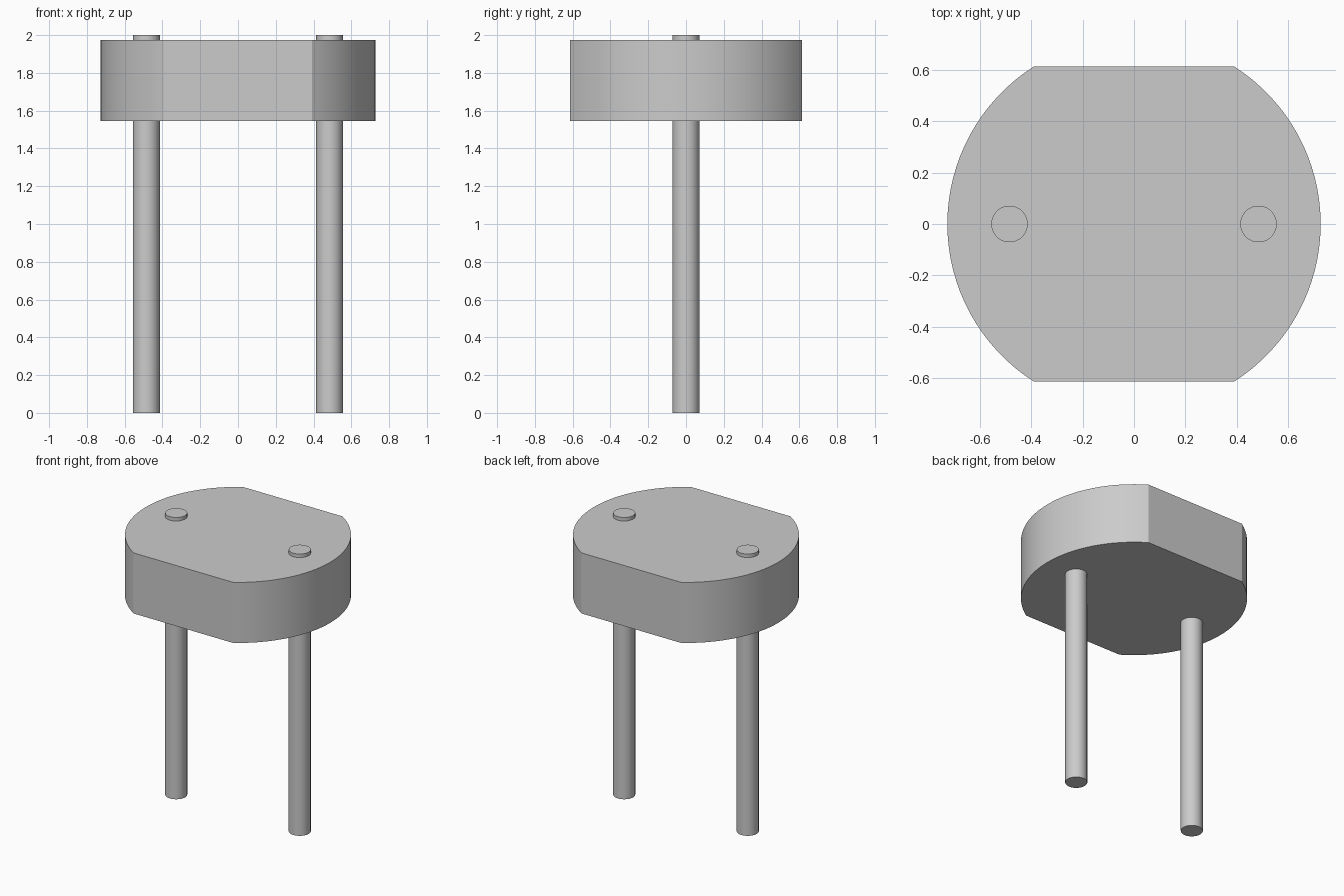
import bpy
import math

cube = bpy.data.objects.get("Cube")
if cube:
    bpy.data.objects.remove(cube, do_unlink=True)

GREY = (0.6, 0.6, 0.6, 1.0)
RADIUS, FLAT = 0.727, 0.613      # body arc radius, half depth at the flats
BOTTOM, TOP = 1.545, 1.975       # body heights
PIN_X, PIN_R, PIN_H = 0.485, 0.071, 2.0

grey = bpy.data.materials.new("light grey")
grey.use_nodes = True
grey.diffuse_color = GREY
grey.node_tree.nodes["Principled BSDF"].inputs["Base Color"].default_value = GREY


def prism(name, outline, z0, z1):
    """Closed upright solid from an anticlockwise outline, smooth on curved sides."""
    n = len(outline)
    verts = [(x, y, z) for z in (z0, z1) for x, y in outline]
    faces = [tuple(reversed(range(n))), tuple(range(n, 2 * n))]
    faces += [(i, (i + 1) % n, (i + 1) % n + n, i + n) for i in range(n)]
    mesh = bpy.data.meshes.new(name)
    mesh.from_pydata(verts, [], faces)
    mesh.materials.append(grey)
    obj = bpy.data.objects.new(name, mesh)
    bpy.context.collection.objects.link(obj)
    bpy.ops.object.select_all(action='DESELECT')
    obj.select_set(True)
    bpy.context.view_layer.objects.active = obj
    bpy.ops.object.shade_smooth_by_angle(angle=math.radians(25))
    return obj


def arc(cx, radius, start, end, steps):
    angles = [start + (end - start) * i / steps for i in range(steps + 1)]
    return [(cx + radius * math.cos(a), radius * math.sin(a)) for a in angles]


# Round body with flat front and back
half = math.asin(FLAT / RADIUS)
outline = arc(0, RADIUS, -half, half, 32) + arc(0, RADIUS, math.pi - half, math.pi + half, 32)
prism("body", outline, BOTTOM, TOP)

# Two pins running through the body
for side, sign in (("left", 1), ("right", -1)):
    circle = arc(sign * PIN_X, PIN_R, 0, 2 * math.pi, 40)[:-1]
    prism(side + "_pin", circle, 0, PIN_H)
